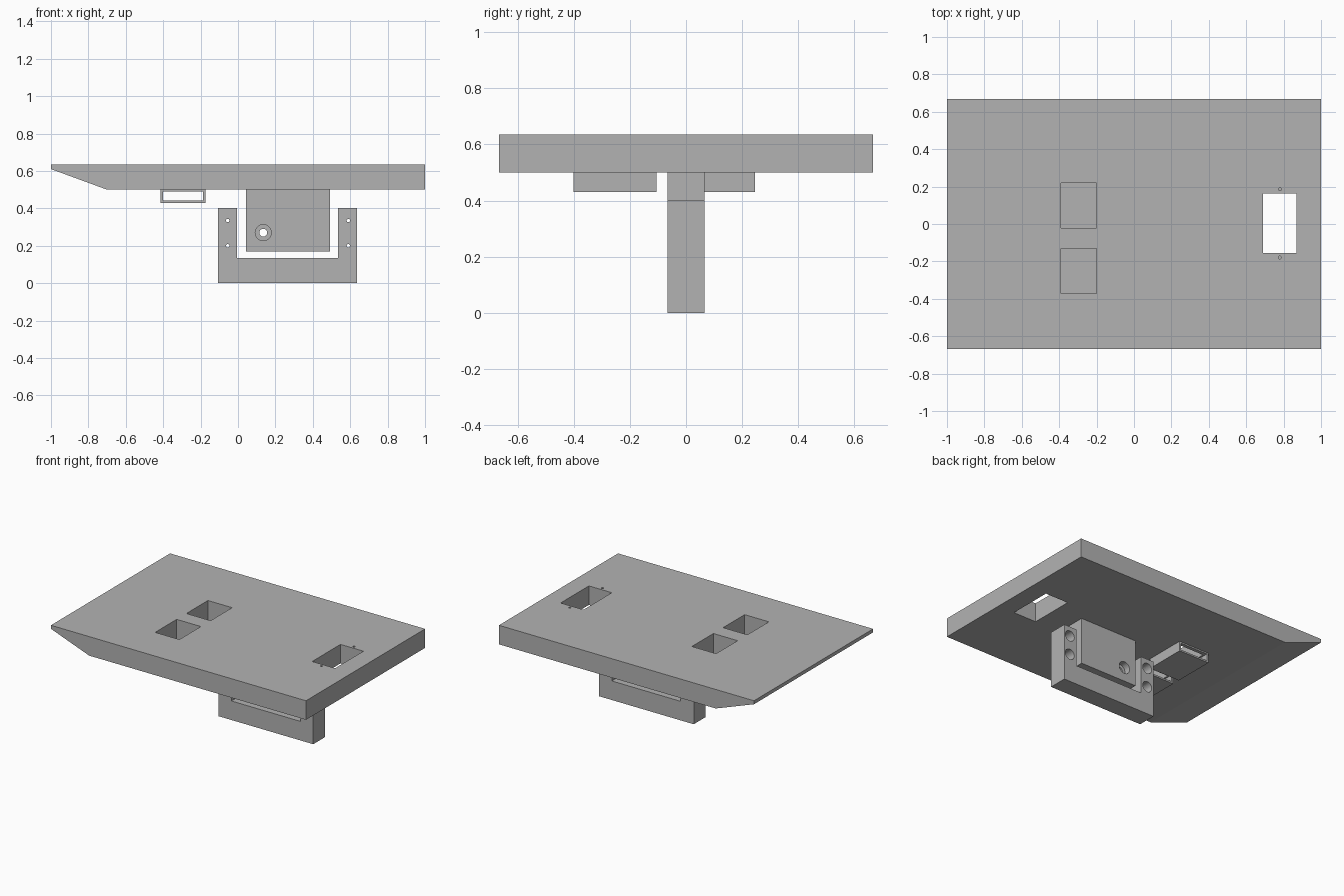
import bpy, bmesh
from mathutils import Matrix, Vector

cube = bpy.data.objects.get("Cube")
if cube:
    bpy.data.objects.remove(cube, do_unlink=True)

grey = bpy.data.materials.new("plain grey")
grey.use_nodes = True
color = (0.45, 0.45, 0.45, 1)
grey.diffuse_color = color
grey.node_tree.nodes["Principled BSDF"].inputs["Base Color"].default_value = color


def finish(name, bm):
    bmesh.ops.recalc_face_normals(bm, faces=bm.faces)
    mesh = bpy.data.meshes.new(name)
    bm.to_mesh(mesh)
    bm.free()
    mesh.materials.append(grey)
    obj = bpy.data.objects.new(name, mesh)
    bpy.context.collection.objects.link(obj)
    return obj


def prism(name, profile, y0, y1):
    """Extrude an x-z profile along y."""
    bm = bmesh.new()
    face = bm.faces.new([bm.verts.new((x, y0, z)) for x, z in profile])
    ext = bmesh.ops.extrude_face_region(bm, geom=[face])["geom"]
    bmesh.ops.translate(bm, vec=(0, y1 - y0, 0),
                        verts=[v for v in ext if isinstance(v, bmesh.types.BMVert)])
    return finish(name, bm)


def box(name, x0, x1, y0, y1, z0, z1):
    return prism(name, [(x0, z0), (x1, z0), (x1, z1), (x0, z1)], y0, y1)


def rod(name, start, end, radius):
    a, b = Vector(start), Vector(end)
    bm = bmesh.new()
    turn = (b - a).to_track_quat("Z", "Y").to_matrix().to_4x4()
    bmesh.ops.create_cone(bm, cap_ends=True, segments=32, radius1=radius, radius2=radius,
                          depth=(b - a).length,
                          matrix=Matrix.Translation((a + b) / 2) @ turn)
    return finish(name, bm)


def cut(target, cutters):
    """Subtract each cutter, then discard it."""
    for c in cutters:
        mod = target.modifiers.new("cut", "BOOLEAN")
        mod.operation, mod.solver, mod.object = "DIFFERENCE", "EXACT", c
        with bpy.context.temp_override(object=target, active_object=target):
            bpy.ops.object.modifier_apply(modifier=mod.name)
        bpy.data.objects.remove(c, do_unlink=True)


# Deck with a sloped underside at one end
TOP, UNDER, HALF = 0.635, 0.50, 0.667
deck = prism("deck", [(-1, 0.61), (-0.7, UNDER), (1, UNDER), (1, TOP), (-1, TOP)], -HALF, HALF)

# Through window and its two blind screw holes
cut(deck, [box("window_cutter", 0.69, 0.87, -0.155, 0.162, 0.4, 0.7)])
cut(deck, [rod("screw_cutter", (0.78, y, 0.56), (0.78, y, 0.7), 0.008) for y in (-0.179, 0.186)])

# Two open-ended sleeves under the deck, entered by square pockets from above
for name, y in (("front_sleeve", -0.4), ("rear_sleeve", -0.05)):
    sleeve = box(name, -0.415, -0.175, y, y + 0.295, 0.43, UNDER)
    pocket = (-0.39, -0.2, y + 0.029, y + 0.27)
    cut(sleeve, [box("tunnel_cutter", -0.402, -0.187, y - 0.1, y + 0.4, 0.442, 0.49),
                 box("pocket_cutter", *pocket, 0.46, 0.7)])
    cut(deck, [box("pocket_cutter", *pocket, 0.4, 0.7)])

# Hanging block with a bore, widened at both ends
DEPTH = 0.066
block = box("hanging_block", 0.043, 0.492, -DEPTH, DEPTH, 0.17, UNDER)
bx, bz = 0.135, 0.27
cut(block, [rod("bore_cutter", (bx, -0.2, bz), (bx, 0.2, bz), 0.021),
            rod("front_bore_cutter", (bx, -0.2, bz), (bx, -0.02, bz), 0.043),
            rod("rear_bore_cutter", (bx, 0.02, bz), (bx, 0.2, bz), 0.043)])

# U-shaped bracket with screw holes counterbored from the back
bracket = prism("u_bracket", [(-0.107, 0), (0.636, 0), (0.636, 0.402), (0.535, 0.402),
                              (0.535, 0.135), (-0.005, 0.135), (-0.005, 0.402),
                              (-0.107, 0.402)], -DEPTH, DEPTH)
for x in (-0.055, 0.59):
    for z in (0.2, 0.335):
        cut(bracket, [rod("screw_cutter", (x, -0.2, z), (x, 0.2, z), 0.009),
                      rod("head_cutter", (x, -0.02, z), (x, 0.2, z), 0.037)])
